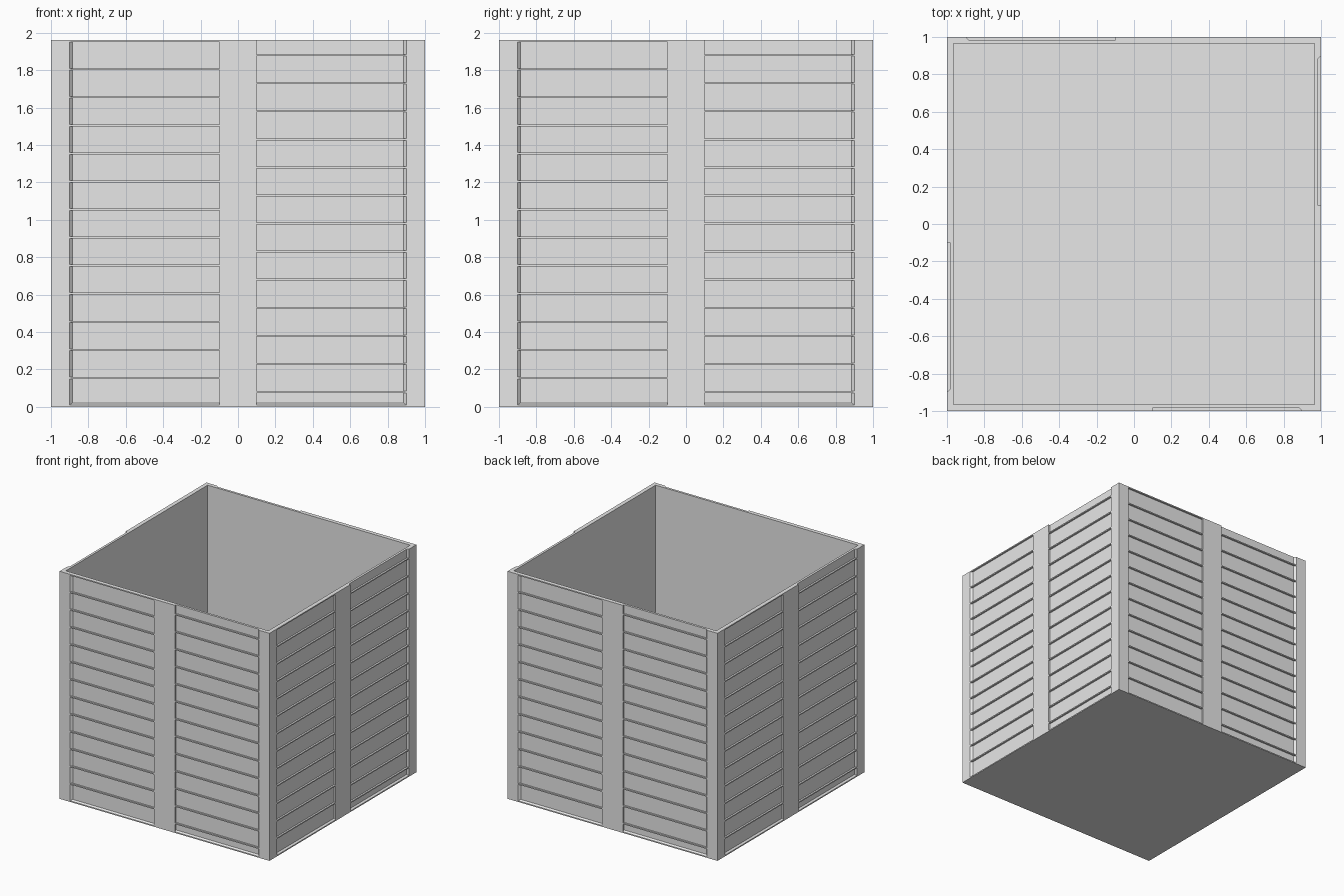
import bpy
import bmesh
from mathutils import Matrix, Vector
from math import pi

HEIGHT = 1.96
DEPTH = 0.015      # how far the panels are sunk
PITCH = 0.15       # spacing of the slats
INNER = 0.965      # half width of the cavity
FLOOR = 0.035

cube = bpy.data.objects.get("Cube")
if cube:
    bpy.data.objects.remove(cube, do_unlink=True)

grey = bpy.data.materials.new("light_grey")
grey.use_nodes = True
grey.diffuse_color = (0.8, 0.8, 0.8, 1)
grey.node_tree.nodes["Principled BSDF"].inputs["Base Color"].default_value = (0.8, 0.8, 0.8, 1)


def add_block(bm, lower, upper):
    """Six-sided block between two rings of four points."""
    a = [bm.verts.new(p) for p in lower]
    b = [bm.verts.new(p) for p in upper]
    bm.faces.new(a)
    bm.faces.new(b)
    for i in range(4):
        j = (i + 1) % 4
        bm.faces.new((a[i], a[j], b[j], b[i]))


def add_box(bm, half, z0, z1):
    ring = [(-half, -half), (half, -half), (half, half), (-half, half)]
    add_block(bm, [(x, y, z0) for x, y in ring], [(x, y, z1) for x, y in ring])


def add_pocket(bm, turn, side, z0, z1, slope=0.0):
    """Sunken panel, sloped at its outer end and, if asked, at its foot."""
    rings = []
    for step in (0, 2):          # panel face, then just outside the wall
        y = -(1 - DEPTH + step * DEPTH)
        end = 0.885 + step * DEPTH
        foot = z0 + slope * (1 - step)
        rings.append([turn @ Vector((side * x, y, z)) for x, z in
                      ((0.1, foot), (end, foot), (end, z1), (0.1, z1))])
    add_block(bm, *rings)


def make_object(name, bm):
    bmesh.ops.recalc_face_normals(bm, faces=bm.faces)
    mesh = bpy.data.meshes.new(name)
    bm.to_mesh(mesh)
    bm.free()
    mesh.materials.append(grey)
    obj = bpy.data.objects.new(name, mesh)
    bpy.context.collection.objects.link(obj)
    return obj


# Solid body
bm = bmesh.new()
add_box(bm, 1, 0, HEIGHT)
body = make_object("slatted_open_box", bm)

# Cavity and all sunken panels, the same on each of the four walls
bm = bmesh.new()
add_box(bm, INNER, FLOOR, HEIGHT + 0.2)
for quarter in range(4):
    turn = Matrix.Rotation(quarter * pi / 2, 3, "Z")
    # Left bay: thirteen full panels
    for k in range(13):
        add_pocket(bm, turn, -1, k * PITCH + 0.01, (k + 1) * PITCH, 0.01 if k == 0 else 0)
    # Right bay: shifted half a slat, the top panel open at the rim
    add_pocket(bm, turn, 1, 0.01, 0.075, 0.01)
    for k in range(13):
        z = k * PITCH + 0.085
        add_pocket(bm, turn, 1, z, z + 0.14 if k < 12 else HEIGHT + 0.05)
cutter = make_object("panel_cutter", bm)
cutter.hide_render = True

# Cut the body, then drop the cutter
cut = body.modifiers.new("cut_panels", "BOOLEAN")
cut.operation = "DIFFERENCE"
cut.solver = "EXACT"
cut.object = cutter
bpy.context.view_layer.objects.active = body
body.select_set(True)
bpy.ops.object.modifier_apply(modifier=cut.name)
bpy.data.objects.remove(cutter, do_unlink=True)
